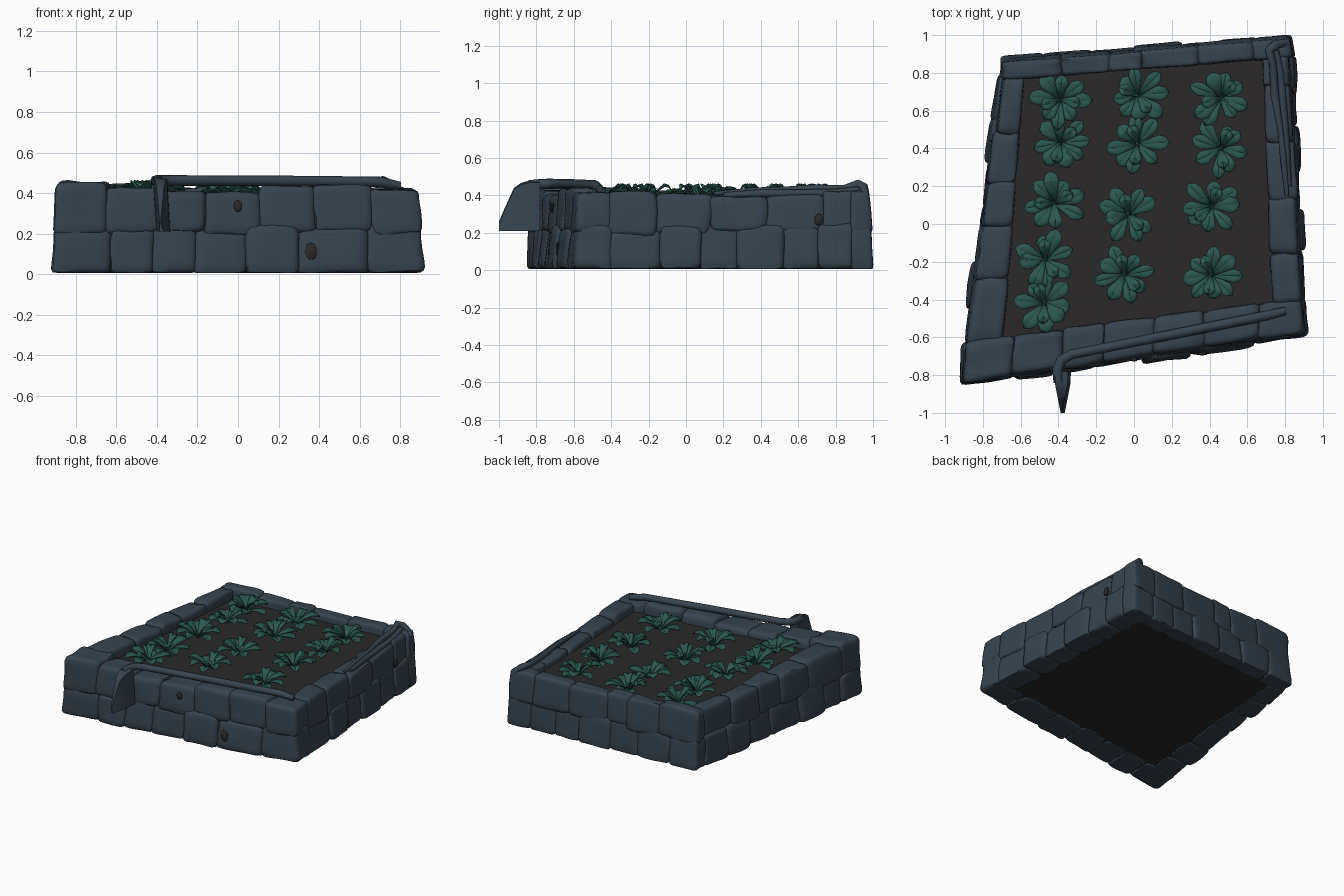
import bpy, bmesh, math, random
from mathutils import Vector, noise

if "Cube" in bpy.data.objects:
    bpy.data.objects.remove(bpy.data.objects["Cube"])

random.seed(4)


def material(name, rgb):
    m = bpy.data.materials.new(name)
    m.diffuse_color = (*rgb, 1)
    m.use_nodes = True
    m.node_tree.nodes["Principled BSDF"].inputs["Base Color"].default_value = m.diffuse_color
    return m


STONE = material("slate stone", (0.038, 0.057, 0.077))
SOIL = material("dark soil", (0.0235, 0.022, 0.0215))
LEAF = material("leaf green", (0.024, 0.098, 0.080))


def finish(name, bm, mat, angle=40):
    bmesh.ops.recalc_face_normals(bm, faces=bm.faces)
    me = bpy.data.meshes.new(name)
    bm.to_mesh(me)
    bm.free()
    me.materials.append(mat)
    ob = bpy.data.objects.new(name, me)
    bpy.context.collection.objects.link(ob)
    bpy.ops.object.select_all(action='DESELECT')
    ob.select_set(True)
    bpy.context.view_layer.objects.active = ob
    bpy.ops.object.shade_smooth_by_angle(angle=math.radians(angle))
    return ob


def add_stone(bm, place, u0, u1, z0, z1, bulge):
    """Rounded, slightly lumpy block squeezed into one cell of a wall."""
    part = bmesh.new()
    bmesh.ops.create_cube(part, size=2)
    bmesh.ops.subdivide_edges(part, edges=part.edges[:], cuts=5, use_grid_fill=True)
    seed = Vector((random.random() * 50, random.random() * 50, 0))
    for v in part.verts:
        c = v.co.copy()
        # push grid lines towards the edges so the corners round tightly
        c = Vector([math.copysign(abs(a) ** 0.6, a) for a in c])
        p = sum(abs(a) ** 9 for a in c) ** (1 / 9)
        c *= max(abs(a) for a in c) / p
        n = noise.noise_vector(c * 0.9 + seed)
        c += Vector((n.x * .11, n.y * .09, n.z * .12))
        u = u0 + (u1 - u0) * (c.x * 1.05 + 1) / 2
        z = z0 + (z1 - z0) * (c.z * 1.04 + 1) / 2
        t = (c.y + 1) / 2
        v.co = place(u, t - bulge * (1 - t), max(z, 0.006))
    tmp = bpy.data.meshes.new("tmp")
    part.to_mesh(tmp)
    part.free()
    bm.from_mesh(tmp)
    bpy.data.meshes.remove(tmp)


def wall(name, outer, inner, lower, upper, tops):
    """Two courses of stones; the outer face leans inwards."""
    oa, ob, ia, ib = (Vector(p) for p in (*outer, *inner))

    def place(u, t, z):
        lean = 0.035 * z / 0.42
        o, i = oa.lerp(ob, u), ia.lerp(ib, u)
        o += (i - o).normalized() * lean
        p = o.lerp(i, t)
        return Vector((p.x + (0.5 - u) * lean * (outer[0][0] < 0 < outer[1][0]), p.y, z))

    bm = bmesh.new()
    for course, cuts in enumerate((lower, upper)):
        for k, (u0, u1) in enumerate(zip(cuts, cuts[1:])):
            z0, z1 = 0.005, 0.225 + random.uniform(-.012, .02)
            if course:
                z0, z1 = 0.2 + random.uniform(-.01, .015), tops[k]
            add_stone(bm, place, u0, u1, z0, z1, random.uniform(-.06, .08))
    return finish(name, bm, STONE, 50)


# stone walls: front and back run full width, the sides fit between them
wall("front_wall", ((-.92, -.875), (.915, -.61)), ((-.90, -.62), (.90, -.39)),
     (0, .155, .27, .385, .525, .665, .85, 1), (0, .14, .29, .41, .56, .71, .87, 1),
     (.45, .42, .405, .40, .43, .435, .415))
wall("back_wall", ((-.70, .885), (.83, 1.01)), ((-.71, .76), (.85, .88)),
     (0, .14, .31, .46, .62, .75, .88, 1), (0, .20, .37, .48, .68, .87, 1),
     (.44, .42, .425, .41, .42, .42))
wall("left_wall", ((-.91, -.64), (-.725, .78)), ((-.69, -.62), (-.58, .78)),
     (0, .14, .31, .52, .68, .84, 1), (0, .24, .44, .60, .79, 1),
     (.43, .42, .43, .415, .43))
wall("right_wall", ((.915, -.42), (.855, .89)), ((.73, -.42), (.68, .89)),
     (0, .22, .38, .53, .72, .86, 1), (0, .20, .42, .65, .88, 1),
     (.415, .405, .395, .40, .415))


def prism(name, pts, z0, z1, mat):
    bm = bmesh.new()
    low = [bm.verts.new((x, y, z0)) for x, y in pts]
    high = [bm.verts.new((x, y, z1)) for x, y in pts]
    bm.faces.new(low)
    bm.faces.new(high)
    for i in range(len(pts)):
        j = (i + 1) % len(pts)
        bm.faces.new((low[i], low[j], high[j], high[i]))
    return finish(name, bm, mat, 20)


# soil fill, reaching into the walls so the joints read dark
prism("soil_bed", [(-.80, -.74), (.82, -.50), (.76, .94), (-.65, .82)], .015, .36, SOIL)


# small dark hollows on the front and right faces
def hollow(x, y, z, r, sideways):
    bm = bmesh.new()
    bmesh.ops.create_uvsphere(bm, u_segments=10, v_segments=6, radius=1)
    for v in bm.verts:
        a, b, c = v.co
        v.co = (x + b * .012, y + a * r, z + c * r * 1.3) if sideways else \
               (x + a * r, y + b * .012, z + c * r * 1.3)
    finish("wall_hollow", bm, SOIL)


hollow(.36, -.684, .11, .034, False)
hollow(.0, -.716, .335, .022, False)
hollow(.89, -.10, .09, .02, True)
hollow(.85, .71, .27, .025, True)


# leafy plants: a ring of arched, creased leaves, broadest past the middle
def add_leaf(bm, base, ang, length, width, lift):
    d = Vector((math.cos(ang), math.sin(ang), 0))
    s = Vector((-d.y, d.x, 0))
    rows = []
    for t, w, h in ((0, .2, 0), (.35, .6, .7), (.68, 1, 1), (.88, .75, .95), (1, .12, .8)):
        mid = base + d * length * t + Vector((0, 0, lift * h))
        edge = Vector((0, 0, .014 * w))
        rows.append([bm.verts.new(p) for p in
                     (mid - s * width * w + edge, mid, mid + s * width * w + edge)])
    for r, q in zip(rows, rows[1:]):
        for k in range(2):
            bm.faces.new((r[k], r[k + 1], q[k + 1], q[k]))


def plant(x, y):
    bm = bmesh.new()
    start = random.random() * 6
    for i in range(8):
        ang = start + i * math.tau / 8 + random.uniform(-.22, .22)
        add_leaf(bm, Vector((x, y, .362)), ang, random.uniform(.125, .175),
                 random.uniform(.033, .044), random.uniform(.03, .075))
    for i in range(2):
        add_leaf(bm, Vector((x, y, .37)), start + .4 + i * 2.6, .11, .032, .08)
    ob = finish("plant", bm, LEAF, 25)
    mod = ob.modifiers.new("thickness", 'SOLIDIFY')
    mod.thickness = .005


for x, ys in ((-.39, (.66, .43)), (-.42, (.11,)), (-.47, (-.19, -.42)),
              (.02, (.68, .42)), (-.03, (.05,)), (-.05, (-.27,)),
              (.46, (.67, .40)), (.41, (.09, -.27))):
    for y in ys:
        plant(x, y)


# bent rails lying along the wall tops
def rail(name, pts, radius):
    cu = bpy.data.curves.new(name, 'CURVE')
    cu.dimensions = '3D'
    cu.bevel_depth = radius
    cu.bevel_resolution = 2
    cu.use_fill_caps = True
    sp = cu.splines.new('POLY')
    sp.points.add(len(pts) - 1)
    for p, (x, y, z, r) in zip(sp.points, pts):
        p.co, p.radius = (x, y, z, 1), r
    cu.materials.append(STONE)
    sp.use_smooth = True
    bpy.context.collection.objects.link(bpy.data.objects.new(name, cu))


rail("front_rail", [(.80, -.46, .435, .8), (.70, -.485, .455, 1), (.2, -.585, .46, 1),
                    (-.33, -.69, .462, 1), (-.385, -.72, .462, 1.05),
                    (-.405, -.77, .46, 1.1), (-.40, -.84, .455, 1)], .026)
rail("right_rail", [(.81, .15, .41, .5), (.79, .36, .425, .8), (.775, .50, .43, .7),
                    (.745, .68, .435, 1), (.735, .85, .437, .9),
                    (.715, .92, .46, 1.1), (.75, .95, .445, 1.1), (.80, .96, .40, 1)], .022)
rail("right_rail_strip", [(.82, .20, .40, .7), (.805, .40, .41, 1),
                          (.79, .60, .41, 1), (.775, .80, .415, .9), (.75, .92, .43, .8)], .022)

# pointed fin hanging down from the front rail
bm = bmesh.new()
rings = []
for y, top, half in ((-.78, .478, .036), (-.84, .478, .034), (-.88, .468, .027),
                     (-.92, .44, .019), (-.97, .33, .009), (-1.0, .26, .003)):
    rings.append([bm.verts.new((x, y, z)) for x, z in
                  ((-.385 - half, top), (-.385 + half, top - .01),
                   (-.37 + half, .21), (-.385 - half * .5, .21))])
for a, b in zip(rings, rings[1:]):
    for k in range(4):
        bm.faces.new((a[k], a[(k + 1) % 4], b[(k + 1) % 4], b[k]))
bm.faces.new(rings[0])
bm.faces.new(rings[-1])
finish("rail_fin", bm, STONE, 30)
